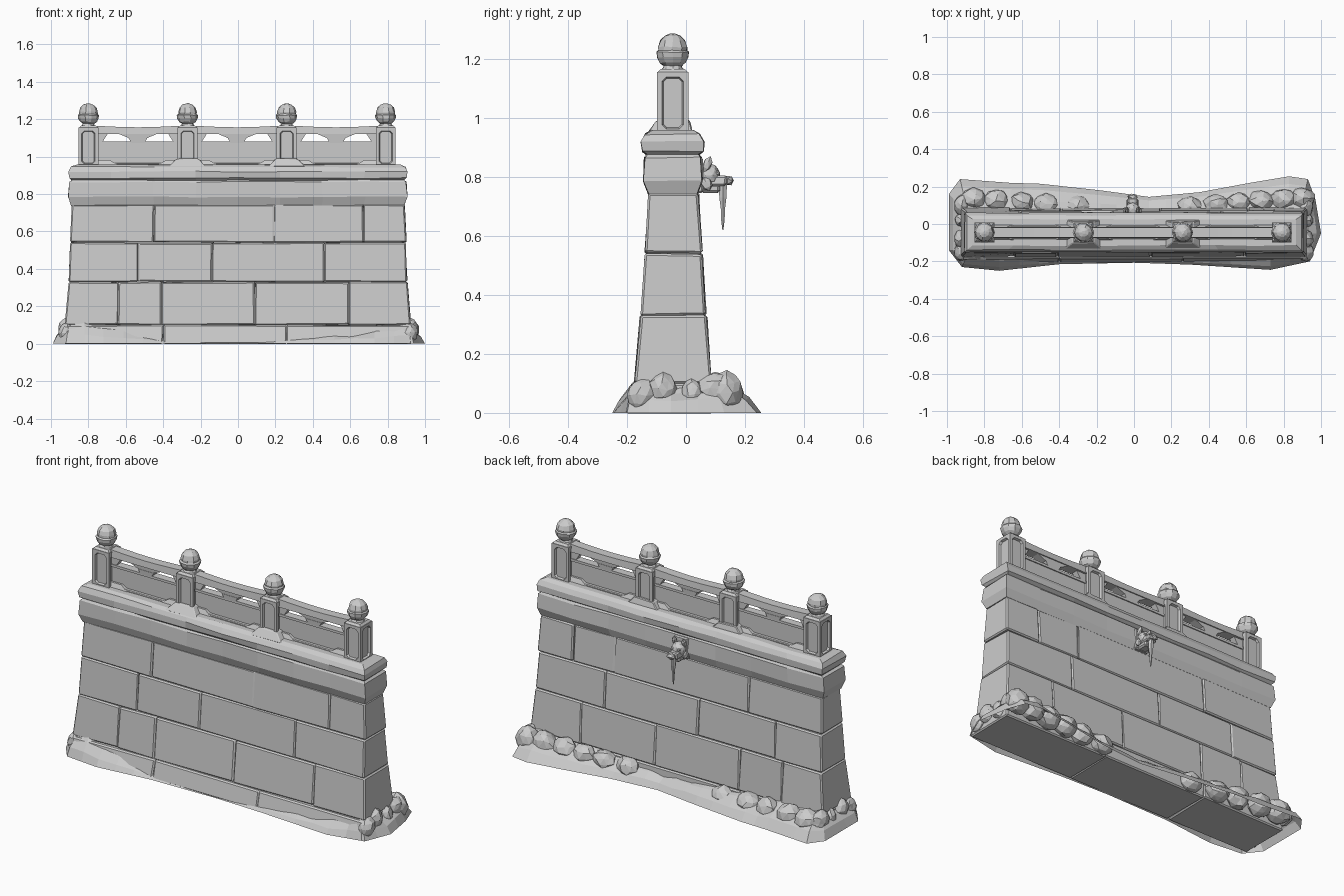
import bpy, bmesh, math, random
from mathutils import Vector, Matrix

random.seed(4)
if "Cube" in bpy.data.objects:
    bpy.data.objects.remove(bpy.data.objects["Cube"])

stone = bpy.data.materials.new("grey stone")
stone.use_nodes = True
GREY = (0.6, 0.6, 0.6, 1)
stone.diffuse_color = GREY
stone.node_tree.nodes["Principled BSDF"].inputs["Base Color"].default_value = GREY

YC = -0.045   # centre line of the wall


def finish(name, bm, recalc=True):
    if recalc:
        bmesh.ops.recalc_face_normals(bm, faces=bm.faces)
    mesh = bpy.data.meshes.new(name)
    bm.to_mesh(mesh)
    bm.free()
    mesh.materials.append(stone)
    ob = bpy.data.objects.new(name, mesh)
    bpy.context.collection.objects.link(ob)
    return ob


def jitter(verts, amount):
    for v in verts:
        v.co += Vector(random.uniform(-amount, amount) for _ in range(3))


def hexa(bm, low, high, bevel=0.0, rough=0.0):
    """Box between two four-cornered loops, chamfered and slightly worn."""
    v = [bm.verts.new(p) for p in low + high]
    faces = [bm.faces.new(v[3::-1]), bm.faces.new(v[4:])]
    for i in range(4):
        j = (i + 1) % 4
        faces.append(bm.faces.new((v[i], v[j], v[j + 4], v[i + 4])))
    if rough:
        jitter(v, rough)
    if bevel:
        edges = {e for f in faces for e in f.edges}
        bmesh.ops.bevel(bm, geom=list(edges), offset=bevel, segments=1, affect='EDGES')


def rect(x0, x1, y0, y1, z):
    return [(x0, y0, z), (x1, y0, z), (x1, y1, z), (x0, y1, z)]


def box(bm, x0, x1, y0, y1, z0, z1, bevel=0.0, rough=0.0):
    hexa(bm, rect(x0, x1, y0, y1, z0), rect(x0, x1, y0, y1, z1), bevel, rough)


def lathe(bm, profile, sides, centre):
    rings = []
    for r, z in profile:
        rings.append([bm.verts.new((centre[0] + r * math.cos(math.tau * k / sides),
                                    centre[1] + r * math.sin(math.tau * k / sides), z))
                      for k in range(sides)])
    for a, b in zip(rings, rings[1:]):
        for k in range(sides):
            m = (k + 1) % sides
            bm.faces.new((a[k], a[m], b[m], b[k]))
    bm.faces.new(rings[0][::-1])
    bm.faces.new(rings[-1])


# Stone courses: bottom and top (z, half length, front y, back y), joints as (front x, back x)
courses = [
    ("plinth_course", (0.0, 0.93, -0.205, 0.09), (0.1, 0.92, -0.185, 0.085),
     [(-0.4, -0.4), (0.26, 0.26)]),
    ("lower_course", (0.1, 0.925, -0.175, 0.085), (0.33, 0.905, -0.155, 0.07),
     [(-0.64, -0.66), (-0.41, -0.39), (0.09, 0.14), (0.59, 0.61)]),
    ("middle_course", (0.33, 0.905, -0.152, 0.068), (0.54, 0.895, -0.138, 0.055),
     [(-0.53, -0.61), (-0.14, -0.12), (0.46, 0.47)]),
    ("upper_course", (0.54, 0.9, -0.14, 0.055), (0.745, 0.89, -0.126, 0.042),
     [(-0.45, -0.43), (0.19, 0.42), (0.67, 0.68)]),
]
for name, (z0, h0, f0, b0), (z1, h1, f1, b1), joints in courses:
    bm = bmesh.new()
    cuts = [None] + joints + [None]
    for left, right in zip(cuts, cuts[1:]):
        def loop(z, h, f, b):
            lf, lb = left or (-h, -h)
            rf, rb = right or (h, h)
            return [(lf, f, z), (rf, f, z), (rb, b, z), (lb, b, z)]
        hexa(bm, loop(z0, h0, f0, b0), loop(z1, h1, f1, b1), 0.007, 0.003)
    finish(name, bm)

# Coping: swelling band below a rounded slab
bm = bmesh.new()
band = [(0.74, 0.892, 0.082), (0.785, 0.908, 0.099), (0.865, 0.9, 0.096), (0.875, 0.888, 0.088),
        (0.885, 0.9, 0.103), (0.92, 0.905, 0.106), (0.945, 0.893, 0.092), (0.957, 0.865, 0.07)]
rings = []
for z, hx, hy in band:
    xs = [-hx + 2 * hx * k / 8 for k in range(9)]
    pts = [(x, YC - hy) for x in xs] + [(x, YC + hy) for x in reversed(xs)]
    rings.append([bm.verts.new((x, y, z)) for x, y in pts])
for a, b in zip(rings, rings[1:]):
    for k in range(len(a)):
        m = (k + 1) % len(a)
        bm.faces.new((a[k], a[m], b[m], b[k]))
bm.faces.new(rings[0][::-1])
bm.faces.new(rings[-1])
jitter(bm.verts, 0.003)
finish("coping", bm)

# Posts with recessed panels on all sides, and rounded finials
post_x = [-0.8, -0.27, 0.26, 0.79]
finial = [(0.05, 1.15), (0.034, 1.168), (0.03, 1.176), (0.045, 1.186), (0.055, 1.205),
          (0.057, 1.222), (0.05, 1.228), (0.05, 1.24), (0.043, 1.262), (0.026, 1.278), (0.008, 1.284)]
for n, px in enumerate(post_x):
    bm = bmesh.new()
    w = 0.053
    box(bm, px - w, px + w, YC - w, YC + w, 0.945, 1.155)
    bm.normal_update()
    sides = [f for f in bm.faces if abs(f.normal.z) < 0.5]
    bmesh.ops.inset_individual(bm, faces=sides, thickness=0.024)
    inner = list({v for f in sides for v in f.verts})
    bmesh.ops.bevel(bm, geom=inner, offset=0.014, segments=1, affect='VERTICES')
    panels = [f for f in bm.faces if len(f.verts) == 8]
    bmesh.ops.inset_individual(bm, faces=panels, thickness=0.005, depth=-0.012)
    hexa(bm, rect(px - w, px + w, YC - w, YC + w, 1.152),
         rect(px - 0.04, px + 0.04, YC - 0.04, YC + 0.04, 1.166))
    # Spreading foot under the inner posts
    if n in (1, 2):
        hexa(bm, rect(px - 0.1, px + 0.1, YC - 0.088, YC + 0.07, 0.945),
             rect(px - 0.056, px + 0.056, YC - 0.057, YC + 0.057, 0.99), 0.004, 0.003)
    finish("balustrade_post", bm)
    bm = bmesh.new()
    lathe(bm, finial, 10, (px, YC))
    jitter(bm.verts, 0.002)
    finish("post_finial", bm)

# Balustrade bays: panel, rail, bracket ends and a central carved support
for a, b in zip(post_x, post_x[1:]):
    x0, x1, mid = a + 0.045, b - 0.045, (a + b) / 2
    bm = bmesh.new()
    box(bm, x0, x1, YC - 0.016, YC + 0.016, 0.945, 1.075)
    box(bm, x0, x1, YC - 0.022, YC + 0.022, 1.066, 1.08)
    # Worn top rail
    steps = 6
    for k in range(steps):
        u, v = x0 + (x1 - x0) * k / steps, x0 + (x1 - x0) * (k + 1) / steps
        sag = [1.165 - 0.008 * math.sin(math.pi * s / steps) for s in (k, k + 1)]
        low = rect(u, v, YC - 0.03, YC + 0.03, 1.122)
        high = [(u, YC - 0.026, sag[0]), (v, YC - 0.026, sag[1]),
                (v, YC + 0.026, sag[1]), (u, YC + 0.026, sag[0])]
        hexa(bm, low, high)
    # Sloping ends of the opening
    for s, e in ((1, x0), (-1, x1)):
        hexa(bm, rect(e, e + s * 0.025, YC - 0.018, YC + 0.018, 1.07),
             rect(e, e + s * 0.06, YC - 0.018, YC + 0.018, 1.125))
    # Cloud-shaped support
    for w0, w1, z0, z1 in ((0.035, 0.05, 1.074, 1.1), (0.05, 0.11, 1.1, 1.125)):
        hexa(bm, rect(mid - w0, mid + w0, YC - 0.022, YC + 0.022, z0),
             rect(mid - w1, mid + w1, YC - 0.024, YC + 0.024, z1))
    # Curb that rises toward the posts
    for s, e in ((1, x0), (-1, x1)):
        hexa(bm, rect(e, e + s * 0.13, YC - 0.045, YC + 0.045, 0.945),
             rect(e, e + s * 0.07, YC - 0.028, YC + 0.028, 0.982))
    box(bm, x0, x1, YC - 0.036, YC + 0.036, 0.945, 0.966, 0.004)
    finish("balustrade_bay", bm)


# Beast-head water spout on the back
def lump(bm, centre, size, tilt=0.0, detail=1, rough=0.0):
    made = bmesh.ops.create_icosphere(bm, subdivisions=detail, radius=1)["verts"]
    if rough:
        jitter(made, rough)
    m = Matrix.Translation(centre) @ Matrix.Rotation(tilt, 4, 'X') @ Matrix.Diagonal((*size, 1))
    bmesh.ops.transform(bm, matrix=m, verts=made)


GX = -0.008
bm = bmesh.new()
box(bm, GX - 0.045, GX + 0.045, 0.03, 0.058, 0.745, 0.865, 0.006)
box(bm, GX - 0.028, GX + 0.028, 0.05, 0.115, 0.745, 0.775, 0.008)
lump(bm, (GX, 0.078, 0.805), (0.04, 0.038, 0.04), 0, 2, 0.05)
hexa(bm, rect(GX - 0.032, GX + 0.032, 0.075, 0.135, 0.768),
     rect(GX - 0.026, GX + 0.026, 0.075, 0.14, 0.805), 0.007)
lump(bm, (GX, 0.145, 0.787), (0.03, 0.018, 0.018), 0.5)
for s in (-1, 1):
    lump(bm, (GX + s * 0.03, 0.072, 0.842), (0.012, 0.016, 0.03), -0.4)
    lump(bm, (GX + s * 0.02, 0.105, 0.812), (0.01, 0.012, 0.01))
    lump(bm, (GX + s * 0.038, 0.07, 0.775), (0.012, 0.02, 0.025), 0.4)
finish("beast_spout", bm)
bm = bmesh.new()
lathe(bm, [(0.002, 0.62), (0.007, 0.655), (0.008, 0.69), (0.014, 0.73), (0.016, 0.78)], 6, (GX, 0.125))
finish("icicle", bm)

# Drifted ground around the foot: outline x, y and height against the wall
drift = [(-0.99, -0.14, .12), (-0.92, -0.23, .14), (-0.72, -0.25, .11), (-0.4, -0.215, .04),
         (0, -0.207, .01), (0.3, -0.217, .04), (0.73, -0.245, .08), (0.94, -0.2, .14),
         (1.0, -0.05, .11), (0.97, 0.13, .12), (0.93, 0.24, .13), (0.83, 0.255, .12),
         (0.62, 0.22, .12), (0.35, 0.17, .1), (0.08, 0.145, .08), (-0.18, 0.18, .09),
         (-0.5, 0.215, .12), (-0.66, 0.22, .13), (-0.93, 0.24, .13), (-0.99, 0.16, .12)]
bm = bmesh.new()
outline = []
for p, q in zip(drift, drift[1:] + drift[:1]):
    p, q = Vector(p), Vector(q)
    parts = max(1, round((q - p).length / 0.1))
    outline += [p.lerp(q, k / parts) for k in range(parts)]
rings = []
for t, lift in ((0, 0), (0.2, 0.4), (0.55, 0.72), (1, 1)):
    ring = []
    for x, y, h in outline:
        wx, wy = max(-0.885, min(0.885, x)), max(-0.15, min(0.05, y))
        wob = random.uniform(0.8, 1.15)
        ring.append(bm.verts.new((x + (wx - x) * t, y + (wy - y) * t, h * lift * wob)))
    rings.append(ring)
for a, b in zip(rings, rings[1:]):
    for k in range(len(a)):
        m = (k + 1) % len(a)
        bm.faces.new((a[k], a[m], b[m], b[k]))
finish("ground_drift", bm)

# Loose boulders along the back and the ends
bm = bmesh.new()
for x in (-0.86, -0.74, -0.6, -0.47, -0.3, 0.3, 0.44, 0.56, 0.68, 0.8, 0.9):
    far = abs(x) / 0.9
    lump(bm, (x, 0.075 + 0.06 * far, 0.045 + 0.025 * far),
         (random.uniform(0.06, 0.085), 0.05 + 0.01 * far, 0.05 + 0.02 * far), 0, 2, 0.09)
for s in (-1, 1):
    for y, z, r in ((-0.15, 0.06, 0.05), (-0.08, 0.08, 0.05), (0.02, 0.06, 0.04), (0.1, 0.08, 0.06)):
        lump(bm, (s * 0.92, y, z), (0.04, r, 0.055), 0, 2, 0.09)
for v in bm.verts:
    v.co.z = max(v.co.z, 0.0)
finish("boulders", bm)
